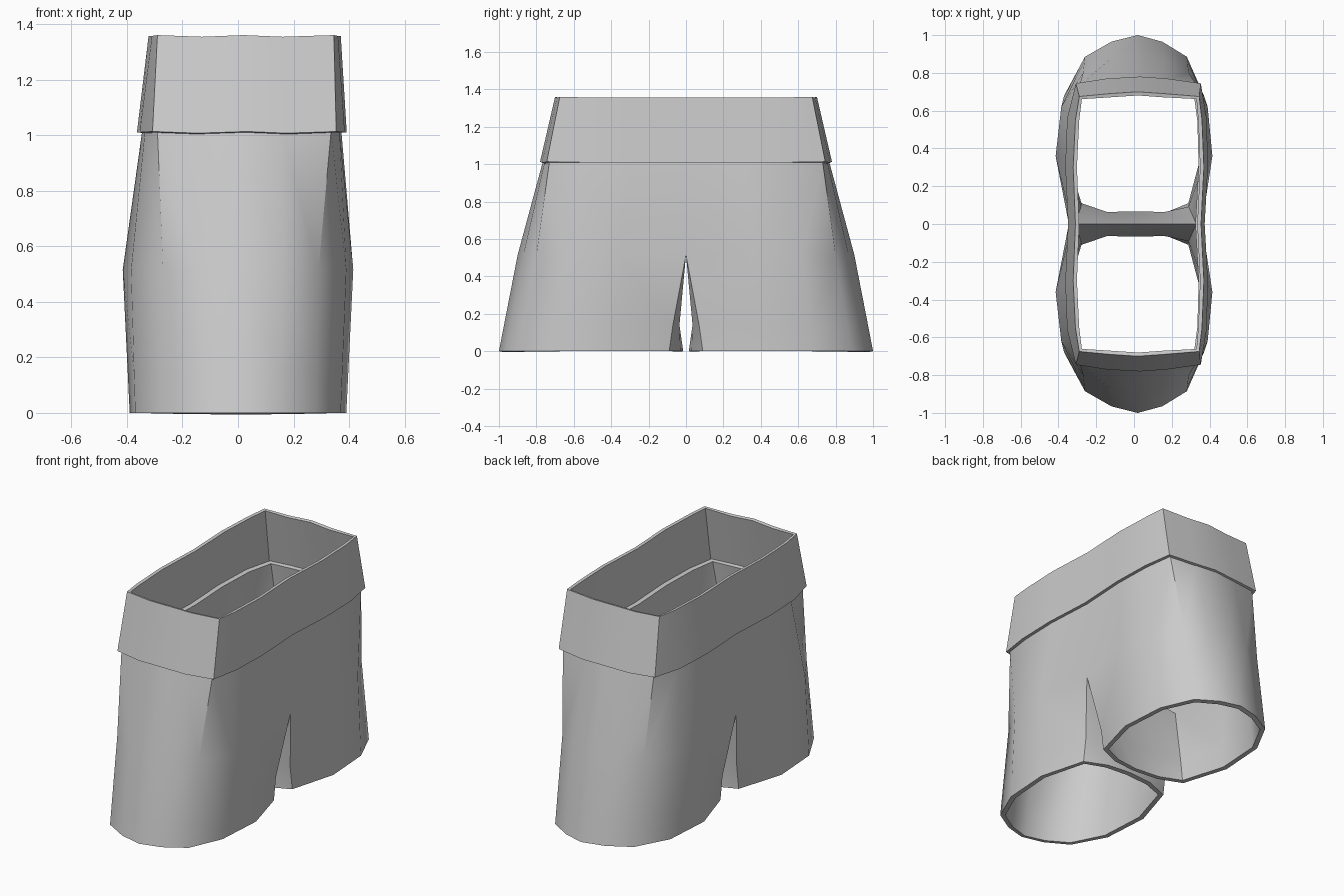
import bpy, bmesh, math

if "Cube" in bpy.data.objects:
    bpy.data.objects.remove(bpy.data.objects["Cube"])

# Half outlines (y >= 0), running from the +x side seam round the hip to the -x side seam
TOP = [(.355, 0), (.37, .30), (.36, .55), (.345, .675), (.16, .69), (.02, .70),
       (-.13, .69), (-.29, .675), (-.31, .55), (-.322, .30), (-.31, 0)]
WAIST = [(.355, 0), (.372, .30), (.365, .55), (.335, .73), (.16, .755), (.02, .765),
         (-.13, .755), (-.29, .73), (-.335, .55), (-.345, .30), (-.33, 0)]
HIP = [(.36, 0), (.415, .36), (.39, .62), (.29, .80), (.16, .87), (.02, .90),
       (-.13, .87), (-.27, .80), (-.385, .62), (-.415, .36), (-.345, 0)]
HEM = [(.31, .09), (.39, .38), (.37, .68), (.28, .885), (.15, .965), (.02, 1.0),
       (-.12, .965), (-.26, .885), (-.37, .68), (-.39, .38), (-.30, .09)]
CROTCH_X = [-.15, .02, .17]


def at(points, z):
    return [(x, y, z) for x, y in points]


def strip(bm, low, high, closed=False):
    n = len(low)
    for i in range(n if closed else n - 1):
        j = (i + 1) % n
        bm.faces.new((low[i], low[j], high[j], high[i]))


def finish(name, bm, thickness):
    mesh = bpy.data.meshes.new(name)
    bm.to_mesh(mesh)
    bm.free()
    obj = bpy.data.objects.new(name, mesh)
    bpy.context.collection.objects.link(obj)
    bpy.ops.object.select_all(action='DESELECT')
    obj.select_set(True)
    bpy.context.view_layer.objects.active = obj
    bpy.ops.object.shade_smooth_by_angle(angle=math.radians(40))
    mirror = obj.modifiers.new("mirror", 'MIRROR')
    mirror.use_axis = (False, True, False)
    mirror.merge_threshold = .001
    # Cloth thickness grows inward
    solid = obj.modifiers.new("cloth", 'SOLIDIFY')
    solid.thickness = thickness
    solid.offset = -1
    for modifier in ("mirror", "cloth"):
        bpy.ops.object.modifier_apply(modifier=modifier)
    bpy.ops.object.shade_smooth_by_angle(angle=math.radians(40))
    return obj


# Shorts body: hip panel splitting at the crotch into a leg
bm = bmesh.new()


def ring(points):
    return [bm.verts.new(p) for p in points]


waist = ring(at(WAIST, 1.015))
hip = ring(at(HIP, .515))
crotch = ring([(x, 0, .515) for x in CROTCH_X])
t = .73
knee_outer = [(h[0] + (e[0] - h[0]) * t, h[1] + (e[1] - h[1]) * t) for h, e in zip(HIP, HEM)]
knee_outer[0], knee_outer[-1] = (.31, .07), (-.30, .07)
knee = ring(at(knee_outer + [(x, .035) for x in CROTCH_X], .14))
hem = ring(at(HEM + [(-.15, .03), (.02, .015), (.17, .03)], 0))
strip(bm, hip, waist)
strip(bm, knee, hip + crotch, True)
strip(bm, hem, knee, True)
finish("shorts_body", bm, .03)

# Waistband: slightly flared band with a gently waved edge
bm = bmesh.new()
wave = [.003 * math.cos(math.pi * (i - 5)) if 3 <= i <= 7 else 0 for i in range(11)]
low = ring([(x * 1.02 + (.012 if x > 0 else -.012), y * 1.02, 1.01 + w)
            for (x, y), w in zip(WAIST, wave)])
high = ring([(x, y, 1.357 + w) for (x, y), w in zip(TOP, wave)])
strip(bm, low, high)
finish("waistband", bm, .02)
